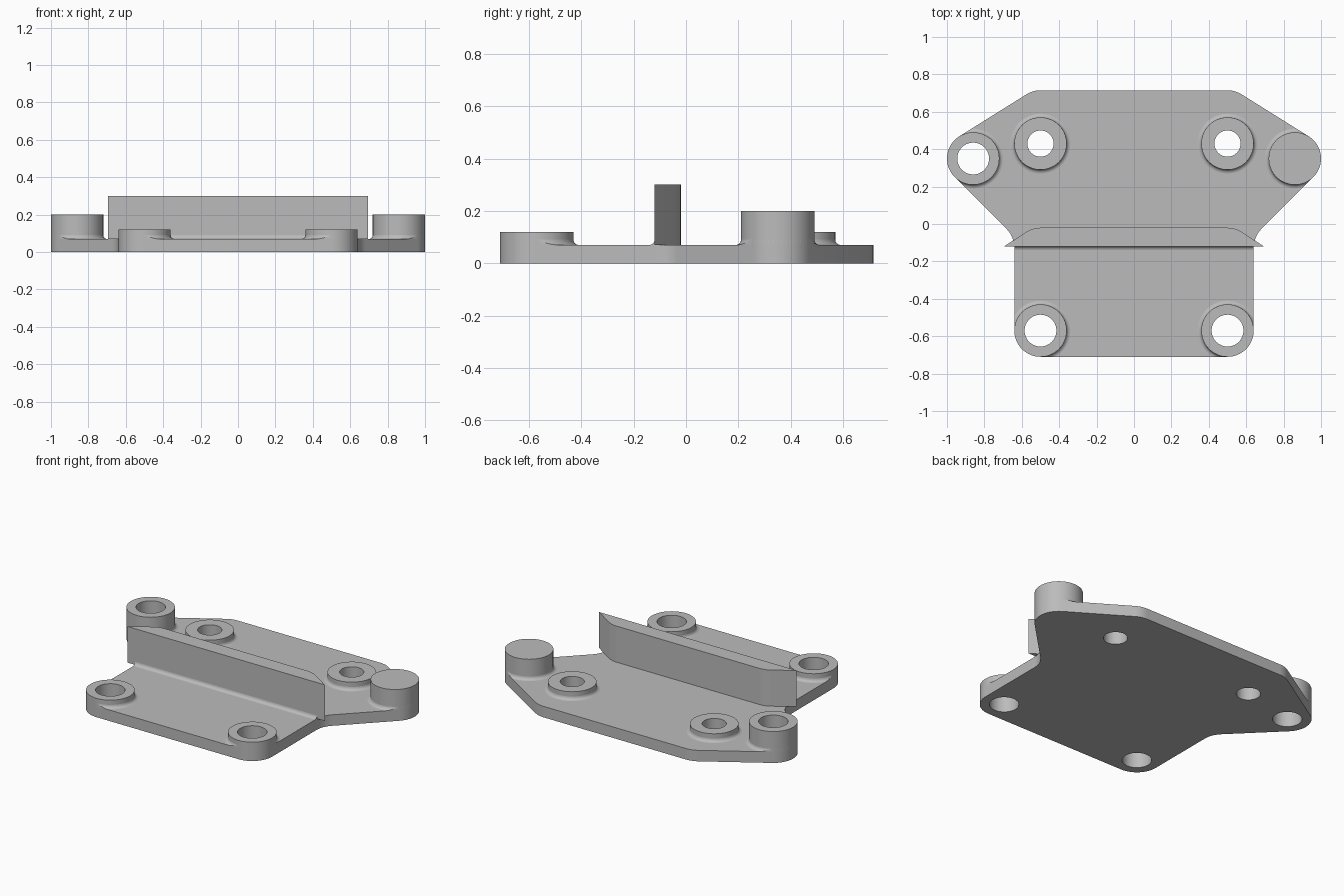
import bpy
import bmesh
from math import sin, cos, radians, pi

if "Cube" in bpy.data.objects:
    bpy.data.objects.remove(bpy.data.objects["Cube"], do_unlink=True)

grey = bpy.data.materials.new("plain grey")
grey.use_nodes = True
colour = (0.5, 0.5, 0.5, 1)
grey.diffuse_color = colour
grey.node_tree.nodes["Principled BSDF"].inputs["Base Color"].default_value = colour

PLATE = 0.07   # plate thickness
R = 0.14       # boss and corner radius
SEG = 64


def arc(cx, cy, r, a0, a1, n=16):
    """Points on an arc, angles in degrees."""
    angles = [radians(a0 + (a1 - a0) * i / n) for i in range(n + 1)]
    return [(cx + r * cos(a), cy + r * sin(a)) for a in angles]


def mirrored(half):
    """Close a right-hand half outline with its mirror image."""
    return half + [(-x, y) for x, y in reversed(half)]


def circle(cx, cy, r):
    return arc(cx, cy, r, 0, 360, SEG)[:-1]


def loft(name, loops, ring=False):
    """Skin (outline, height) loops; cap the ends, or join last to first."""
    bm = bmesh.new()
    rows = [[bm.verts.new((x, y, z)) for x, y in pts] for pts, z in loops]
    pairs = list(zip(rows, rows[1:]))
    if ring:
        pairs.append((rows[-1], rows[0]))
    else:
        bm.faces.new(rows[0])
        bm.faces.new(rows[-1])
    for a, b in pairs:
        for i in range(len(a)):
            j = (i + 1) % len(a)
            bm.faces.new((a[i], a[j], b[j], b[i]))
    bmesh.ops.recalc_face_normals(bm, faces=bm.faces)
    mesh = bpy.data.meshes.new(name)
    bm.to_mesh(mesh)
    bm.free()
    mesh.materials.append(grey)
    obj = bpy.data.objects.new(name, mesh)
    bpy.context.collection.objects.link(obj)
    return obj


def activate(obj):
    bpy.ops.object.select_all(action="DESELECT")
    obj.select_set(True)
    bpy.context.view_layer.objects.active = obj


def boolean(obj, cutter, operation):
    activate(obj)
    mod = obj.modifiers.new("cut", "BOOLEAN")
    mod.object = cutter
    mod.operation = operation
    mod.solver = "EXACT"
    bpy.ops.object.modifier_apply(modifier=mod.name)


# Plate outline: rounded front corners, waist fillets, side lobes, rear corners
outline = mirrored(
    arc(0.5, -0.57, R, -90, 0)
    + arc(0.78, -0.126, R, 180, 135, 8)
    + arc(0.86, 0.35, R, -45, 58)
    + arc(0.5, 0.575, R, 58, 90, 8)
)
plate = loft("base_plate", [(outline, 0), (outline, PLATE)])
clip = loft("clip_volume", [(outline, -0.1), (outline, 0.5)])
parts = [plate]

# Bosses: name, x, y, top height, hole radius (zero for solid)
bosses = [
    ("front_left", 0.5, -0.57, 0.12, 0.085),
    ("front_right", -0.5, -0.57, 0.12, 0.085),
    ("rear_left", 0.5, 0.43, 0.12, 0.07),
    ("rear_right", -0.5, 0.43, 0.12, 0.07),
    ("side_left", 0.86, 0.35, 0.2, 0),
    ("side_right", -0.86, 0.35, 0.2, 0.085),
]
FILLET = 0.02
sweep = [radians(a) for a in (0, 22.5, 45, 67.5, 90)]
for name, x, y, top, hole in bosses:
    outer = circle(x, y, R)
    loops = [(outer, PLATE), (outer, top)]
    if hole:
        inner = circle(x, y, hole)
        loops += [(inner, top), (inner, PLATE)]
        drill = loft("drill", [(inner, -0.1), (inner, 0.3)])
        boolean(plate, drill, "DIFFERENCE")
        bpy.data.objects.remove(drill, do_unlink=True)
    parts.append(loft(name + "_boss", loops, ring=bool(hole)))

    # Concave fillet at the foot, trimmed to the plate edge
    foot = [(circle(x, y, R - 0.01), 0.06), (circle(x, y, R - 0.01), PLATE + FILLET)]
    foot += [(circle(x, y, R + FILLET * (1 - cos(a))), PLATE + FILLET * (1 - sin(a)))
             for a in sweep]
    foot.append((circle(x, y, R + FILLET), 0.06))
    fillet = loft(name + "_boss_fillet", foot, ring=True)
    boolean(fillet, clip, "INTERSECT")
    parts.append(fillet)
bpy.data.objects.remove(clip, do_unlink=True)

# Upright wall with slanted ends at the back
wall = mirrored([(0.695, -0.12)] + arc(0.5, -0.16, R, 58, 90, 8))
parts.append(loft("upright_wall", [(wall, PLATE), (wall, 0.3)]))

# Fillet along the front foot of the wall
strips = [(-0.11, PLATE + FILLET)]
strips += [(-0.12 - FILLET * (1 - cos(a)), PLATE + FILLET * (1 - sin(a))) for a in sweep]
rows = [([(-0.64, y), (0.64, y), (0.64, -0.11), (-0.64, -0.11)], z) for y, z in reversed(strips[1:])]
parts.append(loft("wall_fillet", rows))

for obj in parts:
    activate(obj)
    bpy.ops.object.shade_smooth_by_angle(angle=pi / 6)
bpy.ops.object.select_all(action="DESELECT")
